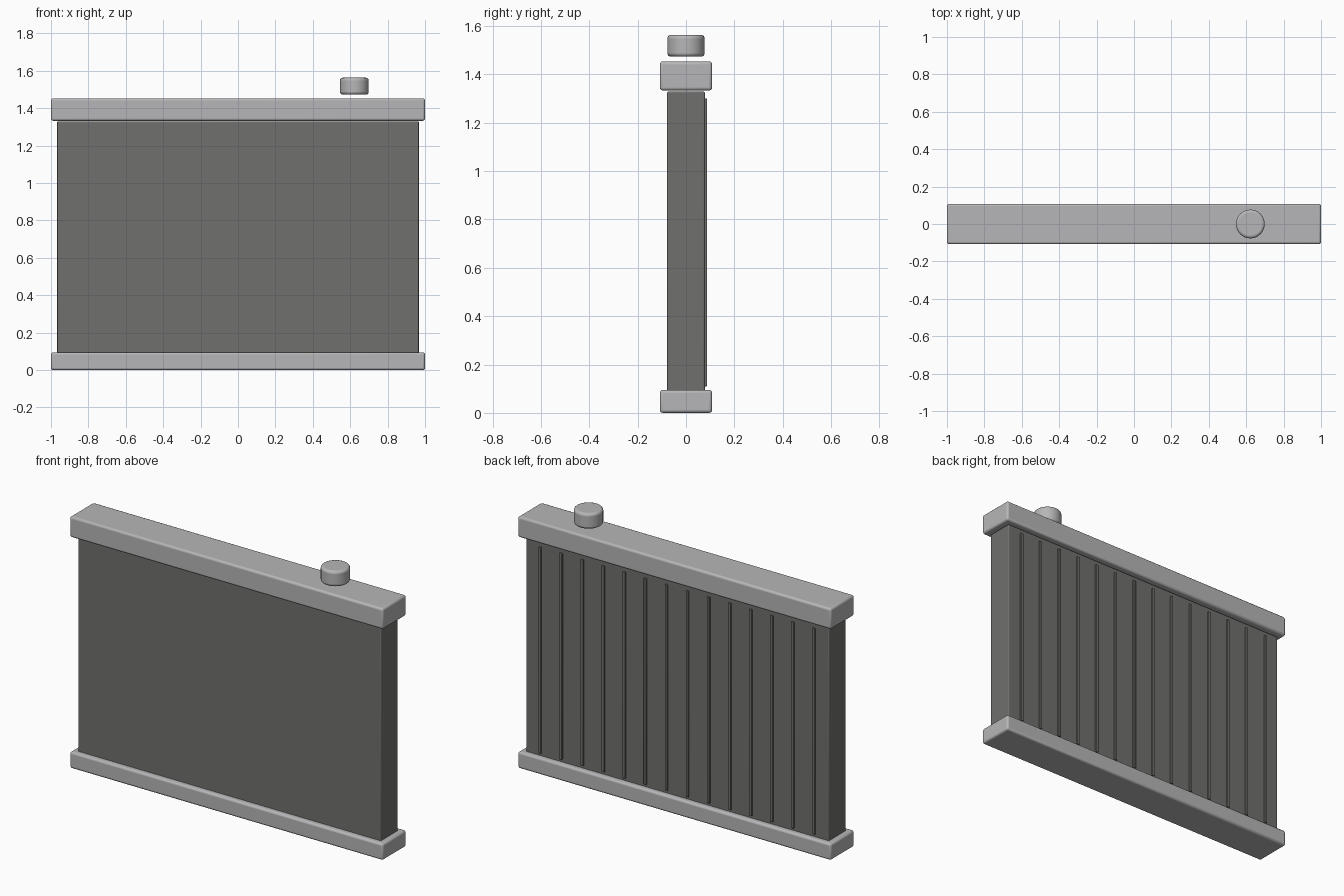
import bpy
import math

cube = bpy.data.objects.get("Cube")
if cube:
    bpy.data.objects.remove(cube, do_unlink=True)


def make_material(name, color):
    mat = bpy.data.materials.new(name)
    mat.use_nodes = True
    mat.diffuse_color = color
    mat.node_tree.nodes["Principled BSDF"].inputs["Base Color"].default_value = color
    return mat


aluminium = make_material("light grey metal", (0.47, 0.47, 0.48, 1))
core_grey = make_material("dark grey core", (0.16, 0.16, 0.153, 1))


def finish(obj, name, mat, bevel, segments):
    """Name, colour, round the edges and shade a part."""
    obj.name = name
    obj.data.materials.append(mat)
    if bevel:
        mod = obj.modifiers.new("rounded edges", "BEVEL")
        mod.width = bevel
        mod.segments = segments
        mod.limit_method = "ANGLE"
        mod.angle_limit = math.radians(40)
    bpy.ops.object.shade_smooth_by_angle(angle=math.radians(35))
    return obj


def box(name, x, y, z, mat, bevel=0.0):
    """Box from (low, high) ranges along each axis."""
    center = [(a + b) / 2 for a, b in (x, y, z)]
    bpy.ops.mesh.primitive_cube_add(size=1, location=center)
    obj = bpy.context.object
    obj.scale = [b - a for a, b in (x, y, z)]
    bpy.ops.object.transform_apply(location=False, rotation=False, scale=True)
    return finish(obj, name, mat, bevel, 3)


# Tanks along the bottom and top
box("bottom_tank", (-1, 1), (-0.108, 0.108), (0, 0.095), aluminium, 0.012)
box("top_tank", (-1, 1), (-0.108, 0.108), (1.333, 1.453), aluminium, 0.012)

# Core block between the tanks
box("core", (-0.967, 0.967), (-0.078, 0.078), (0.085, 1.329), core_grey, 0.006)

# Row of thin upright fins on the back of the core
FINS = 14
SPAN = 0.875
for i in range(FINS):
    x = -SPAN + 2 * SPAN * i / (FINS - 1)
    box(f"fin_{i + 1}", (x - 0.008, x + 0.008), (0.07, 0.087), (0.11, 1.30),
        core_grey, 0.002)

# Filler cap above the top tank
bpy.ops.mesh.primitive_cylinder_add(vertices=32, radius=0.077, depth=0.09,
                                    location=(0.622, 0, 1.518))
finish(bpy.context.object, "filler_cap", aluminium, 0.014, 3)
